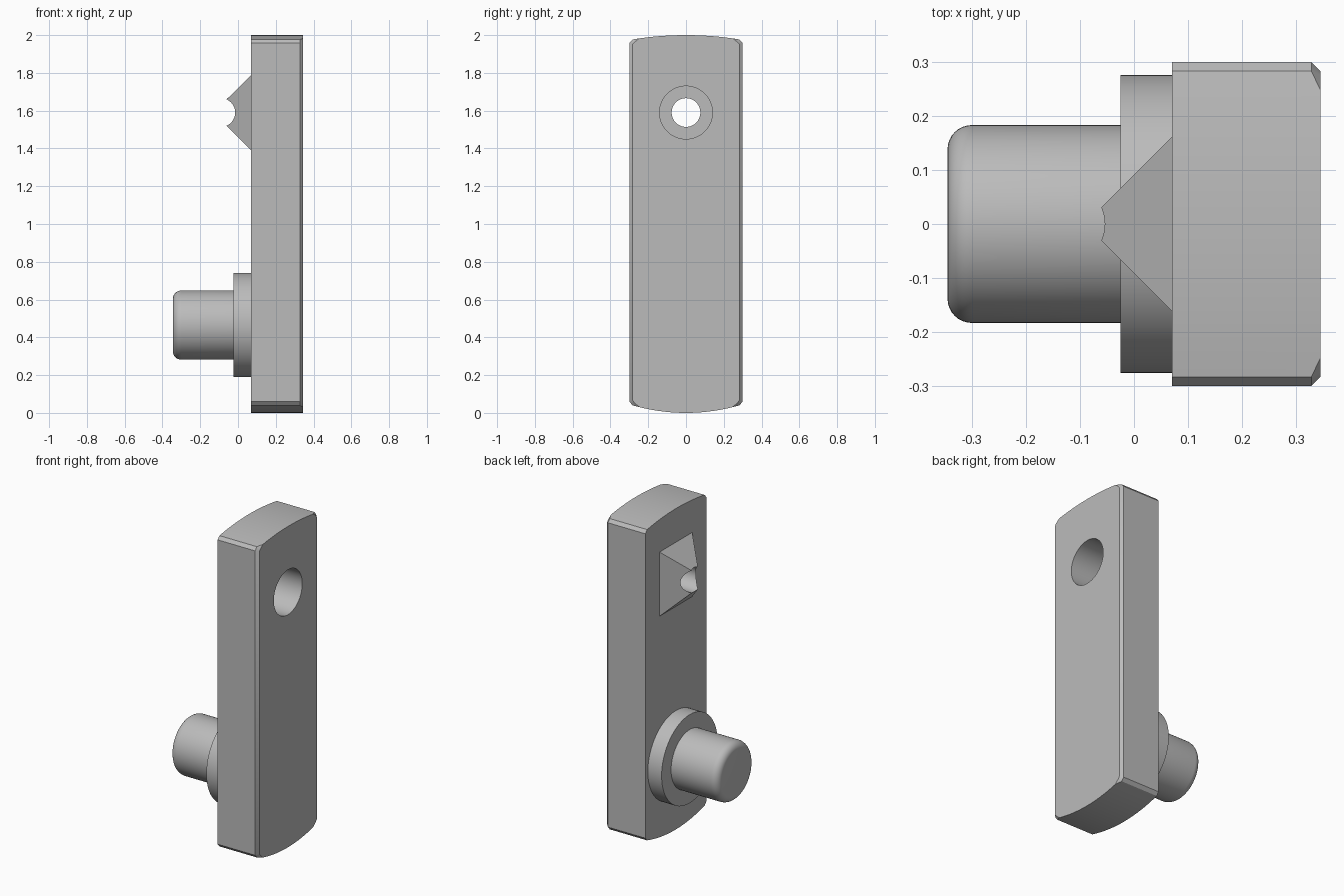
import bpy, bmesh, math

if "Cube" in bpy.data.objects:
    bpy.data.objects.remove(bpy.data.objects["Cube"], do_unlink=True)

GREY = (0.5, 0.5, 0.5, 1)
grey = bpy.data.materials.new("plain_grey")
grey.use_nodes = True
grey.diffuse_color = GREY
grey.node_tree.nodes["Principled BSDF"].inputs["Base Color"].default_value = GREY

FACE_X, BACK_X = 0.345, 0.07   # the two broad sides of the plate
HOLE_Z, PIN_Z = 1.59, 0.465


def finish(name, bm):
    bmesh.ops.recalc_face_normals(bm, faces=bm.faces)
    mesh = bpy.data.meshes.new(name)
    bm.to_mesh(mesh)
    bm.free()
    obj = bpy.data.objects.new(name, mesh)
    bpy.context.collection.objects.link(obj)
    mesh.materials.append(grey)
    return obj


def activate(obj):
    bpy.ops.object.select_all(action='DESELECT')
    obj.select_set(True)
    bpy.context.view_layer.objects.active = obj


def smooth(obj):
    activate(obj)
    bpy.ops.object.shade_smooth_by_angle(angle=math.radians(30))


def loft(name, rings, edit=None):
    """Skin equal-length rings of points and cap both ends."""
    bm = bmesh.new()
    loops = [[bm.verts.new(p) for p in ring] for ring in rings]
    for a, b in zip(loops, loops[1:]):
        for i in range(len(a)):
            j = (i + 1) % len(a)
            bm.faces.new((a[i], a[j], b[j], b[i]))
    bm.faces.new(loops[0])
    bm.faces.new(loops[-1])
    if edit:
        edit(bm)
    return finish(name, bm)


def turned(name, profile, z, sides=64):
    """Turn (x, radius) pairs around an axis along x at height z."""
    turn = [math.tau * i / sides for i in range(sides)]
    return loft(name, [[(x, r * math.cos(t), z + r * math.sin(t)) for t in turn]
                       for x, r in profile])


def cut(obj, cutters):
    activate(obj)
    for cutter in cutters:
        mod = obj.modifiers.new("cut", 'BOOLEAN')
        mod.operation = 'DIFFERENCE'
        mod.solver = 'EXACT'
        mod.object = cutter
        bpy.ops.object.modifier_apply(modifier=mod.name)


def end_arc(edge_z, mid_z, count=16):
    """Shallow bowed end of the plate, from +y to -y."""
    steps = [1 - 2 * i / count for i in range(count + 1)]
    return [(0.283 * s, mid_z + (edge_z - mid_z) * s * s) for s in steps]


def chamfer_face(bm):
    rim = [e for e in bm.edges if all(v.co.x > FACE_X - 0.001 for v in e.verts)]
    bmesh.ops.bevel(bm, geom=rim, offset=0.017, offset_type='OFFSET',
                    segments=1, affect='EDGES', clamp_overlap=False)


# Plate with bowed ends, chamfered corners and a chamfered outer face
outline = ([(0.3, 0.06), (0.3, 1.957)] + end_arc(1.977, 2.0)
           + [(-0.3, 1.957), (-0.3, 0.06)] + end_arc(0.04, 0.0)[::-1])
plate = loft("plate", [[(x, y, z) for y, z in outline] for x in (BACK_X, FACE_X)],
             chamfer_face)

# Hipped wedge on the back of the plate, all sides sloping at 45 degrees
wedge = loft("wedge", [[(BACK_X - d, sy * (0.161 - d), HOLE_Z + sz * (0.2 - d))
                        for sy, sz in ((1, 1), (-1, 1), (-1, -1), (1, -1))]
                       for d in (0, 0.155)])

# Stepped bore: wide from the outer face, narrow through the wedge
wide = turned("wide_bore_cutter", [(0.1, 0.14), (0.5, 0.14)], HOLE_Z)
narrow = turned("narrow_bore_cutter", [(-0.3, 0.076), (0.2, 0.076)], HOLE_Z)
cut(plate, [wide, narrow])
cut(wedge, [narrow])
for cutter in (wide, narrow):
    bpy.data.objects.remove(cutter, do_unlink=True)

# Flange and round-ended pin
flange = turned("flange", [(-0.025, 0.276), (BACK_X, 0.276)], PIN_Z)
fillet = [(-0.3 - 0.045 * math.cos(a), 0.138 + 0.045 * math.sin(a))
          for a in (math.pi / 2 * i / 8 for i in range(9))]
pin = turned("pin", fillet + [(-0.02, 0.183)], PIN_Z)

for part in (plate, wedge, flange, pin):
    smooth(part)
